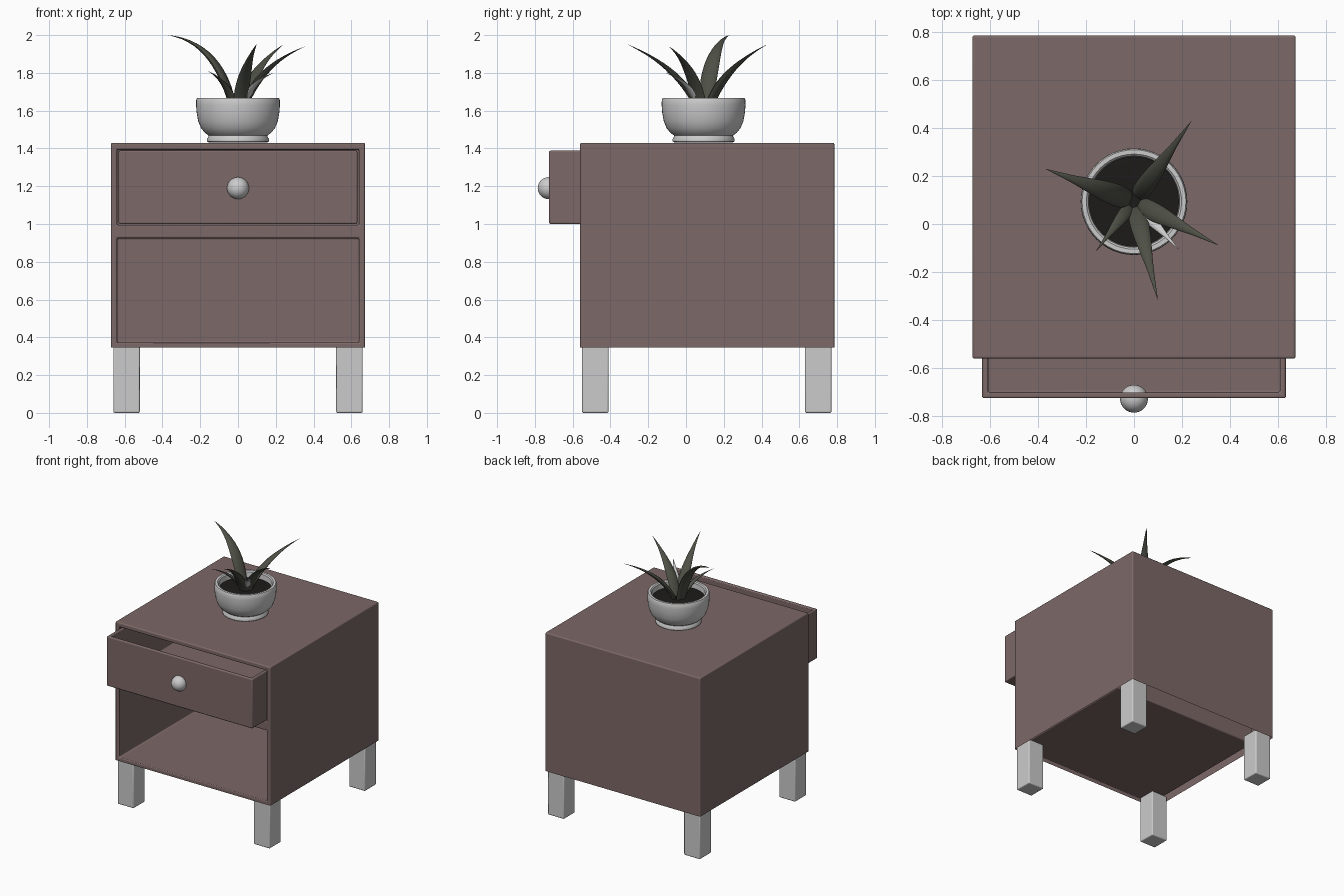
import bpy, bmesh
from math import sin, cos, pi, atan2
from mathutils import Vector

if "Cube" in bpy.data.objects:
    bpy.data.objects.remove(bpy.data.objects["Cube"])


def material(name, rgb):
    m = bpy.data.materials.new(name)
    m.diffuse_color = (*rgb, 1)
    m.use_nodes = True
    m.node_tree.nodes["Principled BSDF"].inputs["Base Color"].default_value = m.diffuse_color
    return m


WOOD = material("dark_wood", (0.20, 0.14, 0.135))
LEAF = material("dark_green", (0.075, 0.08, 0.06))
SOIL = material("soil", (0.012, 0.011, 0.01))


def make(name, bm, mat=None, bevel=0, smooth=True):
    bmesh.ops.recalc_face_normals(bm, faces=bm.faces[:])
    me = bpy.data.meshes.new(name)
    bm.to_mesh(me)
    bm.free()
    ob = bpy.data.objects.new(name, me)
    bpy.context.collection.objects.link(ob)
    if mat:
        me.materials.append(mat)
    if bevel:
        b = ob.modifiers.new("bevel", 'BEVEL')
        b.width, b.segments, b.limit_method = bevel, 3, 'ANGLE'
    if smooth:
        bpy.ops.object.select_all(action='DESELECT')
        ob.select_set(True)
        bpy.context.view_layer.objects.active = ob
        bpy.ops.object.shade_smooth_by_angle(angle=0.7)
    return ob


def box_bm(lo, hi):
    bm = bmesh.new()
    bmesh.ops.create_cube(bm, size=1)
    for v in bm.verts:
        v.co = Vector([(a + b) / 2 + c * (b - a) for a, b, c in zip(lo, hi, v.co)])
    return bm


def lathe(name, profile, centre, n=48, mat=None):
    bm = bmesh.new()
    rings = []
    for r, z in profile:
        if r == 0:
            rings.append([bm.verts.new((*centre, z))] * n)
        else:
            rings.append([bm.verts.new((centre[0] + r * cos(2 * pi * i / n),
                                        centre[1] + r * sin(2 * pi * i / n), z)) for i in range(n)])
    for a, b in zip(rings, rings[1:]):
        for i in range(n):
            j = (i + 1) % n
            bm.faces.new(list(dict.fromkeys((a[i], a[j], b[j], b[i]))))
    return make(name, bm, mat)


# cabinet: front frame with two pockets, outer walls, open underneath
FRONT, BACK, POCKET = -0.56, 0.785, 0.58
xs = [-0.672, -0.64, 0.64, 0.672]
zs = [0.345, 0.372, 0.925, 0.995, 1.395, 1.43]
bm = bmesh.new()
grid = [[bm.verts.new((x, FRONT, z)) for x in xs] for z in zs]
holes = []
for k in range(5):
    for i in range(3):
        f = bm.faces.new((grid[k][i], grid[k][i + 1], grid[k + 1][i + 1], grid[k + 1][i]))
        if i == 1 and k in (1, 3):
            holes.append(f)
rim = [e for e in bm.edges if e.is_boundary
       and not all(abs(v.co.z - zs[0]) < 1e-5 for v in e.verts)]
new = bmesh.ops.extrude_edge_only(bm, edges=rim)["geom"]
back = [g for g in new if isinstance(g, bmesh.types.BMVert)]
for v in back:
    v.co.y = BACK
bm.faces.new(sorted(back, key=lambda v: atan2(v.co.z - 0.9, v.co.x)))
for f in bmesh.ops.extrude_discrete_faces(bm, faces=holes)["faces"]:
    for v in f.verts:
        v.co.y = POCKET
make("cabinet", bm, WOOD, bevel=0.008)

# legs
for sx, side in ((-1, "left"), (1, "right")):
    for y, end in ((-0.48, "front"), (0.7, "back")):
        x = sx * 0.59
        make(f"{end}_{side}_leg", box_bm((x - 0.07, y - 0.07, 0), (x + 0.07, y + 0.07, 0.372)), bevel=0.008)

# drawer, pulled open, hollow from the top
bm = box_bm((-0.632, -0.725, 1.0), (0.632, 0.41, 1.388))
top = max(bm.faces, key=lambda f: f.calc_center_median().z)
bmesh.ops.inset_region(bm, faces=[top], thickness=0.035)
inner = bmesh.ops.extrude_discrete_faces(bm, faces=[top])["faces"][0]
for v in inner.verts:
    v.co.z = 1.035
make("drawer", bm, WOOD, bevel=0.008)

# knob
bm = bmesh.new()
bmesh.ops.create_uvsphere(bm, u_segments=32, v_segments=16, radius=0.058)
bmesh.ops.translate(bm, vec=(0, -0.727, 1.19), verts=bm.verts[:])
make("drawer_knob", bm)

# pot and soil
C = (0.0, 0.093)
lathe("pot", [(0, 1.432), (0.155, 1.432), (0.164, 1.438), (0.165, 1.448), (0.158, 1.46),
              (0.155, 1.468), (0.175, 1.482), (0.196, 1.508), (0.211, 1.545), (0.219, 1.59),
              (0.222, 1.63), (0.221, 1.658), (0.216, 1.668), (0.198, 1.668), (0.19, 1.66),
              (0.187, 1.62), (0.18, 1.57)], C)
lathe("soil", [(0, 1.625), (0.187, 1.62)], C, mat=SOIL)


def leaf(name, tip, rise, width, mat):
    """Curved tapering blade with a lens cross-section."""
    tip = Vector(tip)
    out = Vector((tip.x - C[0], tip.y - C[1], 0))
    d = out.normalized()
    side = Vector((-d.y, d.x, 0))
    p0 = Vector((*C, 1.58)) + d * 0.02
    p1 = Vector((*C, rise)) + out * 0.24
    bm = bmesh.new()
    rings, n, m = [], 14, 10
    for k in range(n):
        t = k / n
        p = p0 * (1 - t) ** 2 + p1 * 2 * t * (1 - t) + tip * t * t
        tangent = ((p1 - p0) * (1 - t) + (tip - p1) * t).normalized()
        nrm = tangent.cross(side).normalized()
        w = width * (0.72 + 0.28 * sin(pi * min(t / 0.8, 1))) * (1 - t ** 2.2)
        rings.append([bm.verts.new(p + side * w * cos(2 * pi * i / m)
                                   + nrm * w * 0.42 * sin(2 * pi * i / m)) for i in range(m)])
    end = bm.verts.new(tip)
    for a, b in zip(rings, rings[1:]):
        for i in range(m):
            bm.faces.new((a[i], a[(i + 1) % m], b[(i + 1) % m], b[i]))
    for i in range(m):
        bm.faces.new((rings[-1][i], rings[-1][(i + 1) % m], end))
    bm.faces.new(rings[0])
    make(name, bm, mat)


# leaves: tip, height of the bend, half width, material
for i, (tip, rise, w, mat) in enumerate([
        ((-0.37, 0.23, 2.0), 1.96, 0.05, LEAF),
        ((0.24, 0.43, 1.95), 1.82, 0.043, LEAF),
        ((0.355, -0.09, 1.94), 1.83, 0.043, LEAF),
        ((0.10, -0.32, 1.955), 1.82, 0.043, LEAF),
        ((-0.16, -0.115, 1.81), 1.75, 0.03, LEAF),
        ((0.19, -0.11, 1.80), 1.75, 0.03, None)]):
    leaf(f"leaf_{i + 1}", tip, rise, w, mat)
